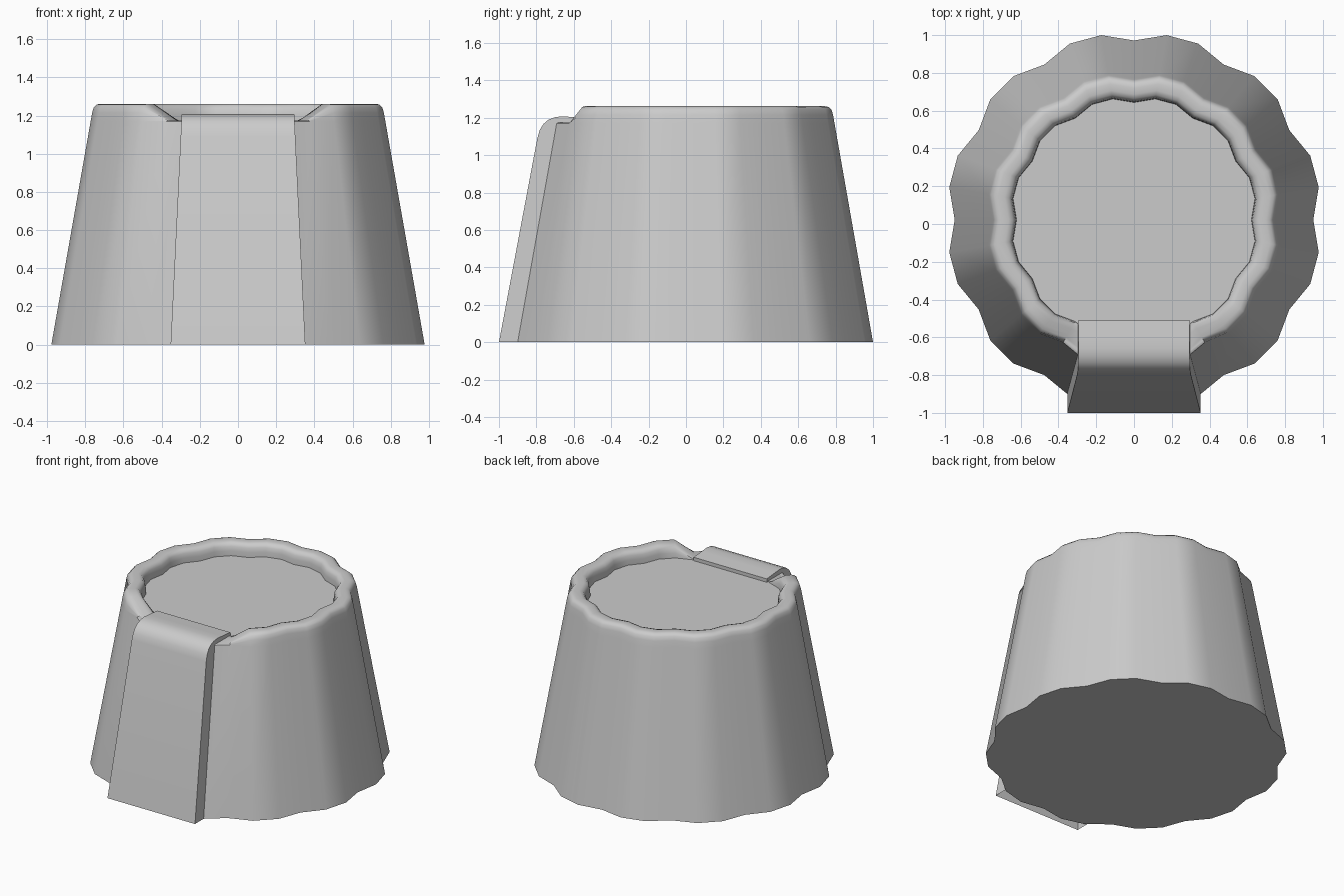
import bpy, bmesh, math
from math import radians, sin, cos

if "Cube" in bpy.data.objects:
    bpy.data.objects.remove(bpy.data.objects["Cube"])

CY = 0.022          # centre of the scalloped body
N = 36              # three points per scallop, twelve scallops


def finish(bm, name, angle=40):
    bmesh.ops.recalc_face_normals(bm, faces=bm.faces[:])
    mesh = bpy.data.meshes.new(name)
    bm.to_mesh(mesh)
    bm.free()
    ob = bpy.data.objects.new(name, mesh)
    bpy.context.collection.objects.link(ob)
    bpy.ops.object.select_all(action='DESELECT')
    ob.select_set(True)
    bpy.context.view_layer.objects.active = ob
    bpy.ops.object.shade_smooth_by_angle(angle=radians(angle))
    return ob


# Scalloped tapered body with rounded rim, recessed top and a front notch
profile = [(0.993, 0.0), (0.784, 1.17), (0.776, 1.215), (0.768, 1.243),
           (0.752, 1.258), (0.73, 1.262), (0.695, 1.262), (0.672, 1.255),
           (0.658, 1.235), (0.652, 1.205), (0.65, 1.17)]
NOTCH_Z = 1.175
bm = bmesh.new()
rings = []
for r, z in profile:
    ring = []
    for k in range(N):
        off = min(k, N - k)                      # steps away from the front
        rr = r * (0.956 if k % 3 == 0 else 1.0)
        a = radians(-90 + 10 * k)
        zz = min(z, NOTCH_Z) if off <= 3 else z
        ring.append(bm.verts.new((rr * cos(a), CY + rr * sin(a), zz)))
    rings.append(ring)
for lo, hi in zip(rings, rings[1:]):
    for k in range(N):
        j = (k + 1) % N
        bm.faces.new((lo[k], lo[j], hi[j], hi[k]))
bm.faces.new(rings[0])
bm.faces.new(rings[-1])
finish(bm, "scalloped_body")

# Tapered front panel that curls over the notch, open underneath
panel = [(-1.0, 0.0), (-0.795, 1.09), (-0.782, 1.135), (-0.762, 1.167),
         (-0.735, 1.19), (-0.70, 1.203), (-0.66, 1.208), (-0.60, 1.203),
         (-0.51, 1.195), (-0.51, 1.165)]
inner = [(-0.62, 1.12), (-0.86, 0.0)]            # buried in the body
bm = bmesh.new()


def half_width(z):
    return 0.353 - 0.058 * z / 1.2


sides = [[bm.verts.new((s * half_width(z), y, z)) for y, z in panel + inner]
         for s in (-1, 1)]
left, right = sides
for i in range(len(panel) - 1):
    bm.faces.new((left[i], right[i], right[i + 1], left[i + 1]))
for side in sides:
    bm.faces.new(side)
finish(bm, "front_panel")
